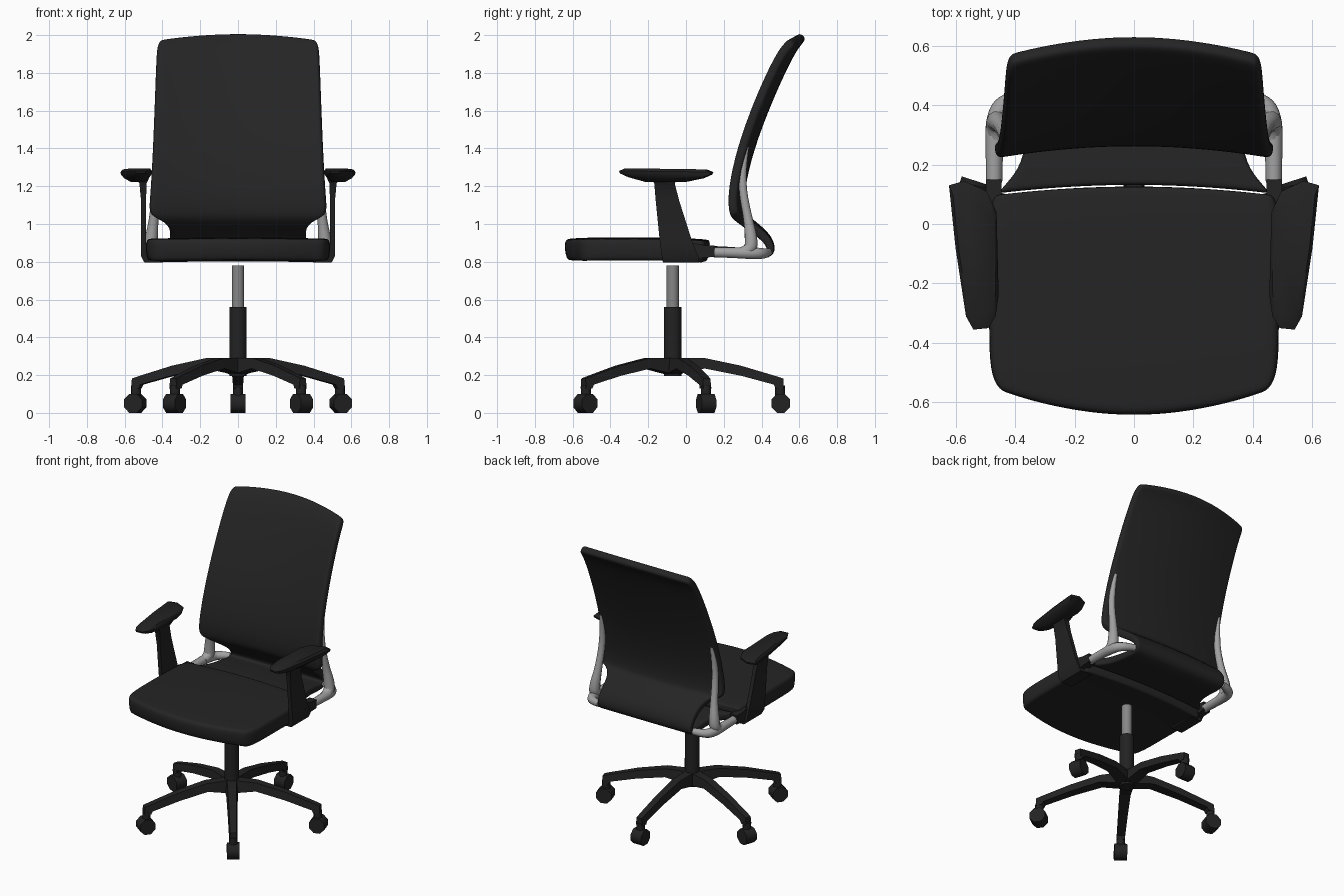
import bpy, bmesh, math
from mathutils import Vector, Matrix

if "Cube" in bpy.data.objects:
    bpy.data.objects.remove(bpy.data.objects["Cube"])


def material(name, r, g, b):
    m = bpy.data.materials.new(name)
    m.diffuse_color = (r, g, b, 1)
    m.use_nodes = True
    m.node_tree.nodes["Principled BSDF"].inputs["Base Color"].default_value = m.diffuse_color
    return m


FABRIC = material("black fabric", 0.018, 0.018, 0.018)
PLASTIC = material("black plastic", 0.016, 0.016, 0.016)
ALUMINIUM = material("brushed aluminium", 0.36, 0.36, 0.36)
STEEL = material("grey steel", 0.24, 0.24, 0.24)


def finish(bm, name, mat, angle=35):
    """Turn a bmesh into a shaded object."""
    bmesh.ops.recalc_face_normals(bm, faces=bm.faces)
    me = bpy.data.meshes.new(name)
    bm.to_mesh(me)
    bm.free()
    ob = bpy.data.objects.new(name, me)
    bpy.context.collection.objects.link(ob)
    me.materials.append(mat)
    bpy.ops.object.select_all(action='DESELECT')
    ob.select_set(True)
    bpy.context.view_layer.objects.active = ob
    bpy.ops.object.shade_smooth_by_angle(angle=math.radians(angle))
    return ob


def loft(rings, name, mat, angle=35):
    """Skin closed rings of points and cap both ends."""
    bm = bmesh.new()
    vs = [[bm.verts.new(p) for p in ring] for ring in rings]
    n = len(vs[0])
    for a, b in zip(vs, vs[1:]):
        for i in range(n):
            j = (i + 1) % n
            bm.faces.new((a[i], a[j], b[j], b[i]))
    bm.faces.new(vs[0])
    bm.faces.new(vs[-1])
    return finish(bm, name, mat, angle)


def cylinder(name, mat, radius, depth, matrix, sides):
    bm = bmesh.new()
    bmesh.ops.create_cone(bm, cap_ends=True, segments=sides, radius1=radius,
                          radius2=radius, depth=depth, matrix=matrix)
    return finish(bm, name, mat, 46 if sides < 12 else 35)


def padded_sheet(name, rows, thickness):
    """Rows are (y, z, half width, y shift at sides, z shift at sides)."""
    cols = (-1, -0.94, -0.7, -0.35, 0, 0.35, 0.7, 0.94, 1)
    bm = bmesh.new()
    grid = [[bm.verts.new((hw * t, y + dy * t * t, z + dz * t * t)) for t in cols]
            for y, z, hw, dy, dz in rows]
    for a, b in zip(grid, grid[1:]):
        for i in range(len(cols) - 1):
            bm.faces.new((a[i], a[i + 1], b[i + 1], b[i]))
    ob = finish(bm, name, FABRIC, 180)
    sol = ob.modifiers.new("thickness", 'SOLIDIFY')
    sol.thickness, sol.offset = thickness, 0
    sub = ob.modifiers.new("soft", 'SUBSURF')
    sub.levels = sub.render_levels = 2
    return ob


def tube(name, mat, points):
    """Smooth tapered tube through (x, y, z, radius) points."""
    cu = bpy.data.curves.new(name, 'CURVE')
    cu.dimensions = '3D'
    cu.bevel_depth, cu.bevel_resolution, cu.use_fill_caps = 1, 3, True
    sp = cu.splines.new('NURBS')
    sp.points.add(len(points) - 1)
    for p, (x, y, z, r) in zip(sp.points, points):
        p.co, p.radius = (x, y, z, 1), r
    sp.use_endpoint_u, sp.order_u, sp.resolution_u = True, 3, 5
    cu.materials.append(mat)
    ob = bpy.data.objects.new(name, cu)
    bpy.context.collection.objects.link(ob)
    bpy.ops.object.select_all(action='DESELECT')
    ob.select_set(True)
    bpy.context.view_layer.objects.active = ob
    bpy.ops.object.convert(target='MESH')
    return ob


# seat cushion
padded_sheet("seat", [
    (-0.645, 0.862, 0.445, 0.085, -0.002), (-0.61, 0.866, 0.475, 0.085, -0.004),
    (-0.50, 0.872, 0.488, 0.05, -0.008), (-0.30, 0.872, 0.488, 0.0, -0.008),
    (-0.10, 0.870, 0.488, 0.0, -0.008), (0.05, 0.866, 0.485, 0.0, -0.008),
    (0.105, 0.86, 0.475, -0.02, -0.008), (0.125, 0.857, 0.46, -0.03, -0.005)], 0.115)

# backrest sheet: rear of seat, bend, notch, then the tall back
padded_sheet("backrest", [
    (0.132, 0.858, 0.46, -0.03, 0), (0.15, 0.858, 0.435, -0.02, 0),
    (0.20, 0.856, 0.375, 0, 0), (0.32, 0.848, 0.36, 0, 0),
    (0.42, 0.833, 0.36, 0, 0), (0.458, 0.86, 0.36, 0, 0),
    (0.435, 0.925, 0.36, -0.01, 0), (0.365, 0.985, 0.36, -0.02, 0),
    (0.315, 1.025, 0.395, -0.03, 0), (0.298, 1.045, 0.46, -0.04, 0),
    (0.288, 1.075, 0.472, -0.042, 0), (0.285, 1.18, 0.462, -0.042, 0),
    (0.335, 1.40, 0.450, -0.045, 0), (0.435, 1.66, 0.440, -0.05, 0),
    (0.545, 1.90, 0.432, -0.055, -0.015), (0.597, 1.972, 0.428, -0.06, -0.03),
    (0.622, 2.0, 0.412, -0.06, -0.035)], 0.05)

for s, side in ((-1, "left"), (1, "right")):
    # arm pad
    outline = [(.622, .13), (.57, .145), (.495, .11), (.462, .04), (.455, -.24),
               (.465, -.31), (.49, -.35), (.54, -.355), (.565, -.31), (.60, -.08)]
    rings = []
    for z, k in ((1.222, 0.42), (1.245, 0.8), (1.265, 0.98), (1.278, 1.0), (1.292, 0.86)):
        rings.append([(s * (.525 + (x - .525) * k), -.11 + (y + .11) * k,
                       z - (.012 * (y + .1) if k > .7 else 0)) for x, y in outline])
    loft(rings, side + "_arm_pad", PLASTIC, 40)

    # arm stem, hooking under the seat
    rings = []
    for xi, xo, y0, y1, z in ((.470, .545, -.19, -.04, 1.245), (.484, .522, -.168, -.06, 1.215),
                              (.487, .513, -.160, -.035, 1.12), (.487, .513, -.138, .035, .90),
                              (.475, .513, -.128, .065, .83), (.475, .495, -.122, .07, .795)):
        rings.append([(s * xi, y0, z), (s * xo, y0, z), (s * xo, y1, z), (s * xi, y1, z)])
    loft(rings, side + "_arm_stem", PLASTIC)
    loft([[(s * x, -.122, .795), (s * x, .07, .795), (s * x, .07, .84), (s * x, -.122, .84)]
          for x in (.41, .49)], side + "_arm_foot", PLASTIC)
    loft([[(s * .445, y, .855 - h), (s * .498, y, .855 - h), (s * .498, y, .855 + h),
           (s * .445, y, .855 + h)] for y, h in ((.04, .045), (.10, .032), (.15, .03))],
         side + "_arm_link", PLASTIC)

    # aluminium bracket: arm with rear lobe, and upright
    tube(side + "_bracket_arm", ALUMINIUM, [
        (s * .470, .14, .850, .027), (s * .470, .25, .848, .029), (s * .466, .35, .846, .034),
        (s * .44, .415, .843, .028), (s * .36, .435, .85, .022)])
    tube(side + "_bracket_upright", ALUMINIUM, [
        (s * .464, .28, .848, .028), (s * .464, .345, .855, .036), (s * .458, .345, .93, .034),
        (s * .445, .328, 1.03, .024), (s * .436, .30, 1.17, .022),
        (s * .430, .30, 1.30, .019), (s * .424, .322, 1.41, .012)])

# column
CY = -0.07
cylinder("column_sleeve", PLASTIC, 0.046, 0.365, Matrix.Translation((0, CY, 0.3775)), 12)
cylinder("gas_lift", STEEL, 0.033, 0.24, Matrix.Translation((0, CY, 0.66)), 16)

# five-star base with casters
for i in range(5):
    turn = Matrix.Translation((0, CY, 0)) @ Matrix.Rotation(math.radians(90 + 72 * i), 4, 'Z')
    rings = []
    for r, z0, z1, w in ((0, .20, .29, .042), (.17, .235, .29, .036), (.36, .197, .25, .031),
                         (.535, .15, .198, .027), (.545, .13, .195, .027), (.585, .13, .182, .025)):
        rings.append([turn @ Vector(p) for p in
                      ((r, -w, z0), (r, w, z0), (r, w * .75, z1), (r, -w * .75, z1))])
    loft(rings, "base_leg", PLASTIC, 20)
    cylinder("caster_stem", PLASTIC, 0.027, 0.07, turn @ Matrix.Translation((.568, 0, .11)), 8)
    cylinder("caster_wheel", PLASTIC, 0.054, 0.08,
             turn @ Matrix.Translation((.572, 0, .0505)) @ Matrix.Rotation(math.pi / 2, 4, 'X')
             @ Matrix.Rotation(math.pi / 8, 4, 'Z'), 8)
